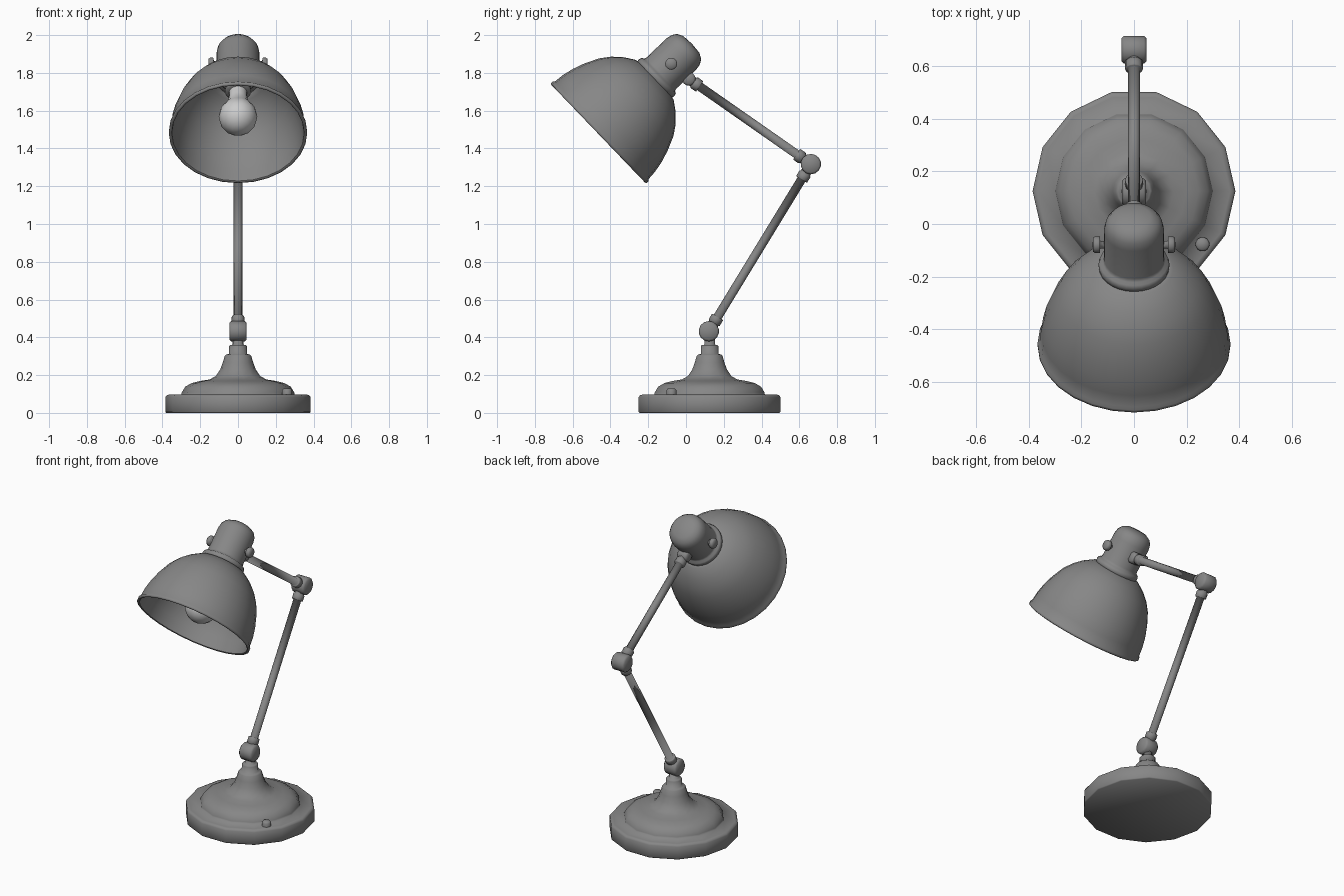
import bpy, math
from mathutils import Vector

if "Cube" in bpy.data.objects:
    bpy.data.objects.remove(bpy.data.objects["Cube"])

# Dark enamel for the lamp; the bulb stays plain grey
enamel = bpy.data.materials.new("dark_enamel")
enamel.diffuse_color = (0.24, 0.24, 0.24, 1)
enamel.use_nodes = True
enamel.node_tree.nodes["Principled BSDF"].inputs["Base Color"].default_value = enamel.diffuse_color


def lathe(name, profile, origin=(0, 0, 0), axis=(0, 0, 1), sides=14, mat=enamel):
    """Revolve (radius, height) points about an axis; zero radius closes to a point."""
    verts, rings, faces = [], [], []
    for r, h in profile:
        n = 1 if r == 0 else sides
        rings.append(list(range(len(verts), len(verts) + n)))
        for i in range(n):
            a = 2 * math.pi * i / sides
            verts.append((r * math.cos(a), r * math.sin(a), h))
    for a, b in zip(rings, rings[1:]):
        for i in range(sides):
            j = (i + 1) % sides
            quad = [a[i % len(a)], a[j % len(a)], b[j % len(b)], b[i % len(b)]]
            faces.append(list(dict.fromkeys(quad)))
    mesh = bpy.data.meshes.new(name)
    mesh.from_pydata(verts, [], faces)
    mesh.shade_smooth()
    if mat:
        mesh.materials.append(mat)
    obj = bpy.data.objects.new(name, mesh)
    bpy.context.collection.objects.link(obj)
    obj.location = origin
    ax = Vector(axis).normalized()
    if abs(ax.x) > 0.5:
        obj.rotation_euler.y = math.copysign(math.pi / 2, ax.x)
    else:
        obj.rotation_euler.x = -math.atan2(ax.y, ax.z)
    return obj


def drum(name, center, r, half, bevel=0.01):
    """Pivot drum lying along x with softened ends."""
    lathe(name, [(0, -half), (r - bevel, -half), (r, -half + bevel),
                 (r, half - bevel), (r - bevel, half), (0, half)], center, (1, 0, 0))


def arm(name, start, end, c0, c1):
    """Round rod with a stepped collar at each end."""
    s, e = Vector(start), Vector(end)
    L, r, c = (e - s).length, 0.0235, 0.034
    lathe(name, [(0, 0), (0.028, 0), (0.028, c0 - 0.04), (c, c0 - 0.035), (c, c0 - 0.003),
                 (c - 0.003, c0), (r, c0), (r, L - c1), (c - 0.003, L - c1),
                 (c, L - c1 + 0.003), (c, L - c1 + 0.035), (0.028, L - c1 + 0.04),
                 (0.028, L), (0, L)], s, e - s, sides=12)


# Weighted base with bell-shaped riser
BASE_Y = 0.125
lathe("base_plate", [(0, 0), (0.38, 0), (0.385, 0.006), (0.385, 0.083), (0.378, 0.093),
                     (0.365, 0.097), (0.3, 0.097), (0.298, 0.108), (0.28, 0.138),
                     (0.245, 0.158), (0.2, 0.169), (0.15, 0.177), (0.118, 0.195),
                     (0.094, 0.23), (0.08, 0.268), (0.07, 0.302), (0.062, 0.31),
                     (0.048, 0.311), (0.048, 0.352), (0.042, 0.36), (0.028, 0.361),
                     (0.028, 0.43), (0, 0.43)], (0, BASE_Y, 0))
lathe("switch_button", [(0.027, 0.09), (0.027, 0.119), (0.02, 0.128), (0, 0.13)],
      (0.26, -0.077, 0))

# Arms and pivots
LOW, ELBOW, TIP = (0, 0.121, 0.432), (0, 0.661, 1.317), (0, 0.015, 1.768)
drum("lower_pivot", LOW, 0.054, 0.046)
drum("elbow_pivot", ELBOW, 0.054, 0.048)
drum("head_pivot", TIP, 0.036, 0.036)
arm("lower_arm", LOW, ELBOW, 0.09, 0.095)
arm("upper_arm", ELBOW, TIP, 0.092, 0.07)

# Head: everything turns about one tilted axis through the rim centre
RIM = Vector((0, -0.465, 1.478))
AXIS = Vector((0, 0.722, 0.692)).normalized()
shade = [(0.355, 0.004), (0.362, 0), (0.371, 0.004), (0.371, 0.016), (0.363, 0.026),
         (0.358, 0.08), (0.345, 0.14), (0.323, 0.205), (0.288, 0.28),
         (0.25, 0.332), (0.205, 0.375), (0.15, 0.412), (0.1, 0.425),
         (0.1, 0.41), (0.142, 0.398), (0.196, 0.362), (0.24, 0.32),
         (0.277, 0.27), (0.311, 0.2), (0.333, 0.137), (0.346, 0.08),
         (0.351, 0.026), (0.355, 0.004)]
lathe("shade", [(r * 0.987, h) for r, h in shade], RIM, AXIS, sides=28)
lathe("socket_housing", [(0.09, 0.405), (0.132, 0.408), (0.135, 0.43), (0.13, 0.445),
                         (0.118, 0.45), (0.114, 0.465), (0.114, 0.61), (0.108, 0.643),
                         (0.092, 0.667), (0.062, 0.683), (0, 0.688)], RIM, AXIS, sides=28)
lathe("bulb_holder", [(0, 0.315), (0.06, 0.315), (0.07, 0.325), (0.07, 0.43), (0, 0.43)],
      RIM, AXIS)

# Bulb: round globe blending into a neck
globe = [(0.102 * math.sin(a), 0.13 - 0.102 * math.cos(a))
         for a in (math.radians(18 * i) for i in range(8))]
lathe("bulb", [(0, 0.028)] + globe[1:] + [(0.06, 0.225), (0.05, 0.265), (0.047, 0.33)],
      RIM, AXIS, mat=None)

# Thumb screws on both sides of the housing
screw = RIM + AXIS * 0.535
for side, label in ((-1, "left"), (1, "right")):
    lathe(label + "_thumb_screw", [(0.015, 0.1), (0.015, 0.128), (0.03, 0.129), (0.032, 0.133),
                                   (0.032, 0.148), (0.026, 0.156), (0, 0.157)],
          screw, (side, 0, 0), sides=12)
